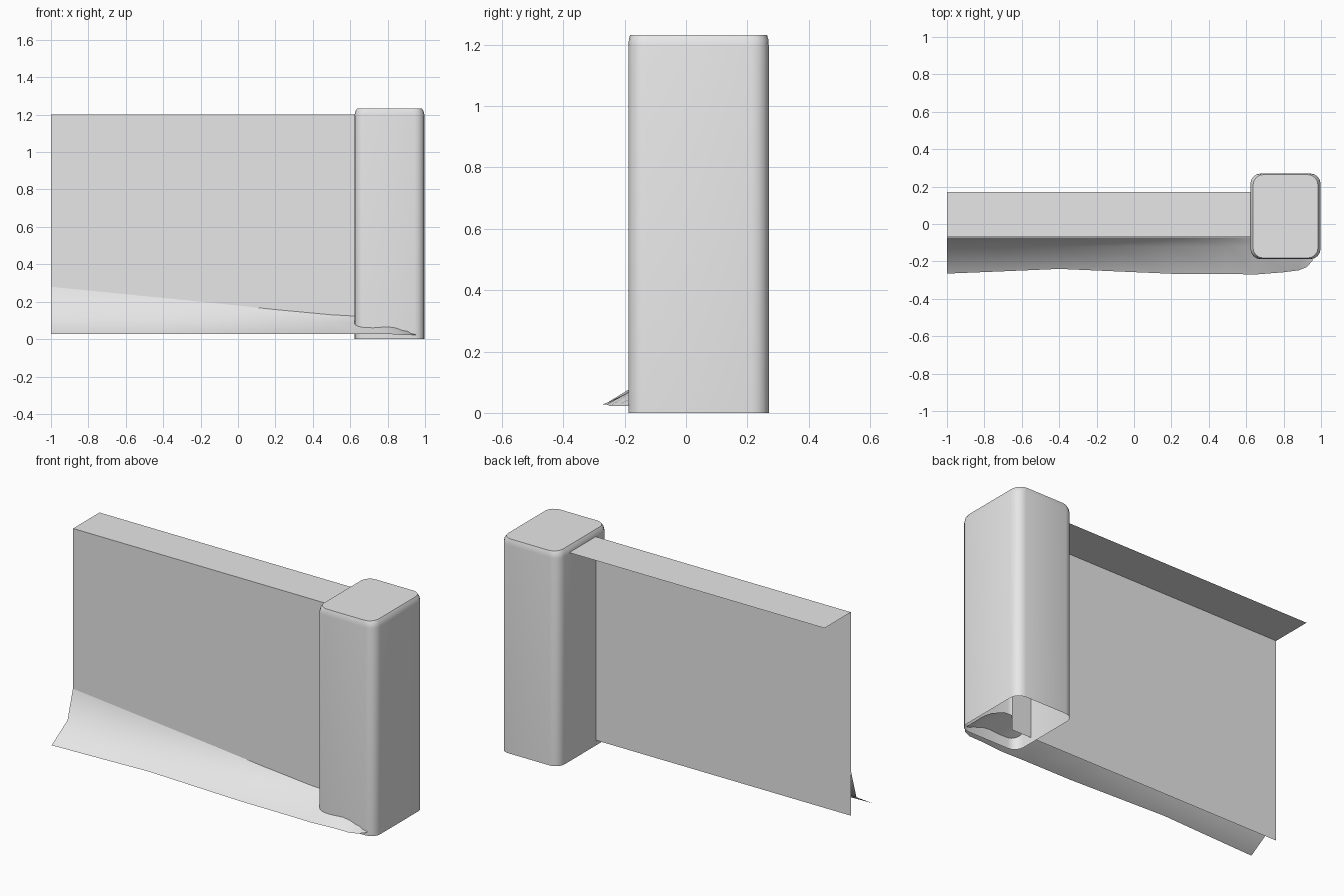
import bpy, bmesh, math

if "Cube" in bpy.data.objects:
    bpy.data.objects.remove(bpy.data.objects["Cube"])

grey = bpy.data.materials.new("plain grey")
grey.use_nodes = True
grey.diffuse_color = (0.8, 0.8, 0.8, 1)
grey.node_tree.nodes["Principled BSDF"].inputs["Base Color"].default_value = (0.8, 0.8, 0.8, 1)


def add_object(name, bm, angle=None):
    mesh = bpy.data.meshes.new(name)
    bm.to_mesh(mesh)
    bm.free()
    mesh.materials.append(grey)
    ob = bpy.data.objects.new(name, mesh)
    bpy.context.collection.objects.link(ob)
    if angle:
        bpy.ops.object.select_all(action="DESELECT")
        ob.select_set(True)
        bpy.context.view_layer.objects.active = ob
        bpy.ops.object.shade_smooth_by_angle(angle=math.radians(angle))
    return ob


def loft(bm, rows, closed=False):
    """Bridge rows of points with quads and return the vertex rows."""
    rows = [[bm.verts.new(p) for p in row] for row in rows]
    for a, b in zip(rows, rows[1:]):
        n = len(a)
        for i in range(n if closed else n - 1):
            j = (i + 1) % n
            bm.faces.new((a[i], a[j], b[j], b[i]))
    return rows


def rounded_ring(inset_x, inset_y, z, radius=0.055, steps=4):
    """Rounded rectangle around the pillar at one height."""
    hx, hy = 0.1875 - inset_x, 0.229 - inset_y
    ring = []
    for k, (sx, sy) in enumerate([(1, 1), (-1, 1), (-1, -1), (1, -1)]):
        for s in range(steps + 1):
            a = math.pi / 2 * (k + s / steps)
            ring.append((0.81 + sx * (hx - radius) + radius * math.cos(a),
                         0.041 + sy * (hy - radius) + radius * math.sin(a), z))
    return ring


# Wall: open sheet with a front and a top, running into the pillar
bm = bmesh.new()
profile = [(-0.07, 0.03), (-0.07, 1.2), (0.17, 1.2)]
loft(bm, [[(x, y, z) for y, z in profile] for x in (0.75, -1)])
add_object("wall", bm)

# Pillar: rounded tube, open below, with a narrow bevel under its cap
bm = bmesh.new()
rings = loft(bm, [rounded_ring(0, 0, 0), rounded_ring(0, 0, 1.195),
                  rounded_ring(0.005, 0.002, 1.218),
                  rounded_ring(0.014, 0.006, 1.232)], closed=True)
bm.faces.new(rings[-1])
add_object("pillar", bm, 40)

# Drift: concave apron from the wall down to the ground
# Each station: x, top height, middle y, middle height, toe y
stations = [(-1, 0.28, -0.12, 0.117, -0.265), (-0.7, 0.25, -0.12, 0.112, -0.253),
            (-0.4, 0.22, -0.12, 0.107, -0.24), (-0.1, 0.19, -0.12, 0.1, -0.253),
            (0.2, 0.158, -0.12, 0.095, -0.266), (0.5, 0.13, -0.12, 0.088, -0.267),
            (0.65, 0.122, -0.12, 0.092, -0.27), (0.8, 0.115, -0.12, 0.103, -0.258),
            (0.88, 0.08, -0.13, 0.07, -0.248), (0.925, 0.05, -0.14, 0.04, -0.23),
            (0.955, 0.025, -0.15, 0.023, -0.195)]
bm = bmesh.new()
loft(bm, [[(x, -0.072, top), (x, my, mz), (x, toe, 0.028 if x < 0.85 else 0.022)]
          for x, top, my, mz, toe in stations])
bmesh.ops.reverse_faces(bm, faces=[f for f in bm.faces if f.normal.z < 0])
bm.normal_update()
for f in bm.faces:
    if f.normal.z < 0:
        f.normal_flip()
add_object("drift", bm, 60)
